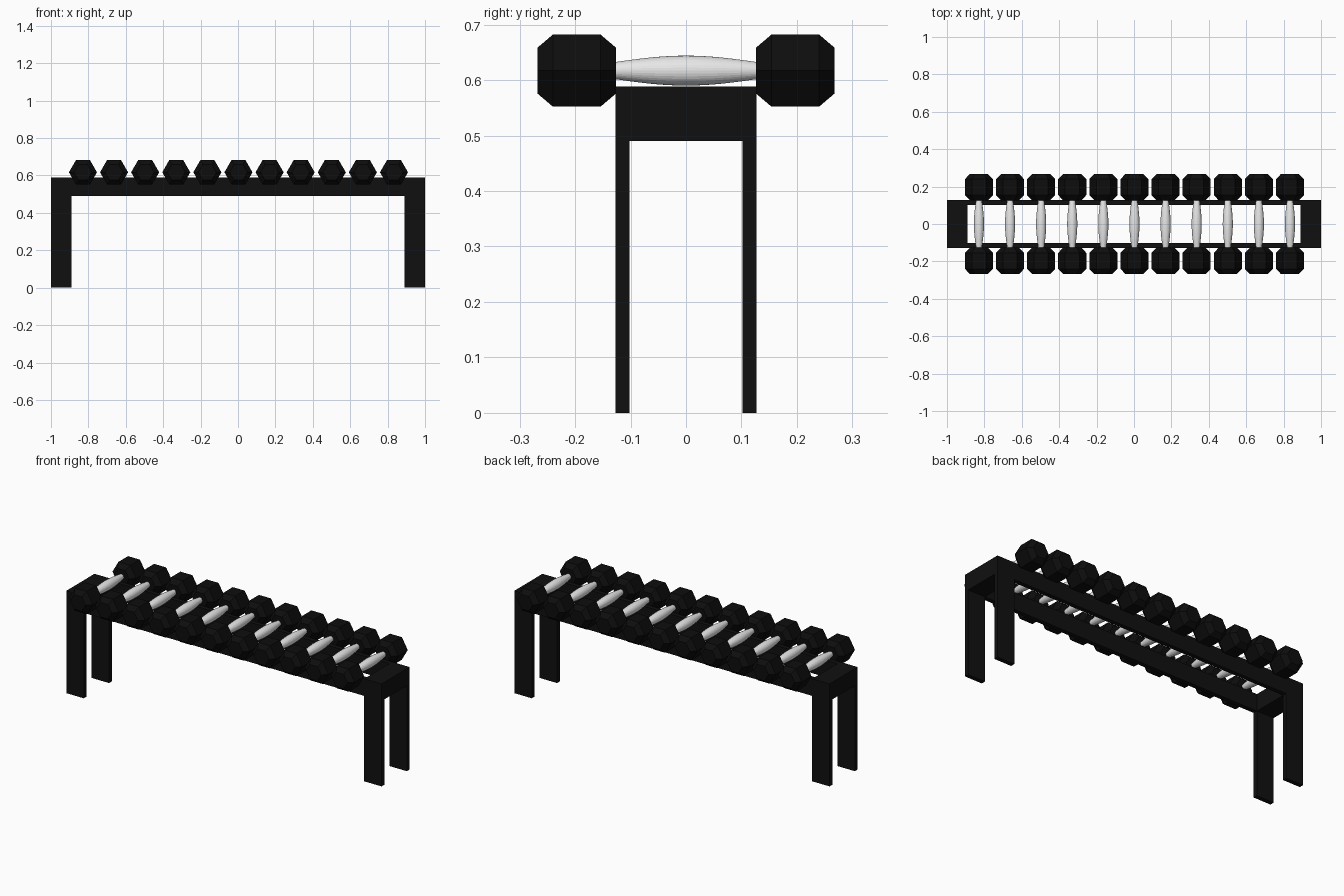
import bpy, bmesh, math
from mathutils import Matrix

if "Cube" in bpy.data.objects:
    bpy.data.objects.remove(bpy.data.objects["Cube"])


def material(name, value):
    m = bpy.data.materials.new(name)
    m.diffuse_color = (value, value, value, 1)
    m.use_nodes = True
    m.node_tree.nodes["Principled BSDF"].inputs["Base Color"].default_value = m.diffuse_color
    return m


FRAME = material("black frame paint", 0.005)
RUBBER = material("black rubber", 0.004)
STEEL = material("light steel", 0.8)


def add_object(name, bm, mat):
    bmesh.ops.recalc_face_normals(bm, faces=bm.faces)
    mesh = bpy.data.meshes.new(name)
    bm.to_mesh(mesh)
    bm.free()
    mesh.materials.append(mat)
    obj = bpy.data.objects.new(name, mesh)
    bpy.context.collection.objects.link(obj)
    return obj


def box(name, x0, x1, y0, y1, z0, z1, mat):
    bm = bmesh.new()
    bmesh.ops.create_cube(bm, size=1)
    bmesh.ops.scale(bm, vec=(x1 - x0, y1 - y0, z1 - z0), verts=bm.verts)
    bmesh.ops.translate(bm, vec=((x0 + x1) / 2, (y0 + y1) / 2, (z0 + z1) / 2), verts=bm.verts)
    return add_object(name, bm, mat)


def lathe_y(bm, profile, sides):
    """Rings around the y axis from (y, radius) pairs, closed at both ends."""
    rings = []
    for y, r in profile:
        rings.append([bm.verts.new((r * math.cos(2 * math.pi * i / sides), y,
                                    r * math.sin(2 * math.pi * i / sides)))
                      for i in range(sides)])
    for a, b in zip(rings, rings[1:]):
        for i in range(sides):
            j = (i + 1) % sides
            bm.faces.new((a[i], a[j], b[j], b[i]))
    bm.faces.new(rings[0])
    bm.faces.new(rings[-1])


# Stand: two end blocks, four flat legs, two long rails
Y, T, TOP, LOW, INNER = 0.127, 0.025, 0.588, 0.49, 0.89
for side, sx in (("left", -1), ("right", 1)):
    x0, x1 = sorted((sx, sx * INNER))
    box(side + "_end_block", x0, x1, -Y, Y, LOW, TOP, FRAME)
    for end, sy in (("front", -1), ("back", 1)):
        y0, y1 = sorted((sy * Y, sy * (Y - T)))
        box(f"{side}_{end}_leg", x0, x1, y0, y1, 0, LOW, FRAME)
for end, sy in (("front", -1), ("back", 1)):
    y0, y1 = sorted((sy * Y, sy * (Y - T)))
    box(end + "_rail", -INNER, INNER, y0, y1, LOW, TOP, FRAME)

# Dumbbells: chamfered hexagonal heads on a swelling grip
HEAD = [(0.1265, 0.048), (0.154, 0.075), (0.240, 0.075), (0.2675, 0.048)]
GRIP = []
for k in range(17):
    t = -1 + k / 8
    GRIP.append((0.13 * t, 0.015 + 0.012 * math.cos(t * math.pi / 2)))

for n in range(11):
    place = Matrix.Translation((0.0025 + (n - 5) * 0.1663, 0, 0.617))
    heads = bmesh.new()
    lathe_y(heads, HEAD, 6)
    lathe_y(heads, [(-y, r) for y, r in HEAD], 6)
    add_object(f"dumbbell_heads_{n + 1}", heads, RUBBER).matrix_world = place
    grip = bmesh.new()
    lathe_y(grip, GRIP, 32)
    add_object(f"dumbbell_grip_{n + 1}", grip, STEEL).matrix_world = place
